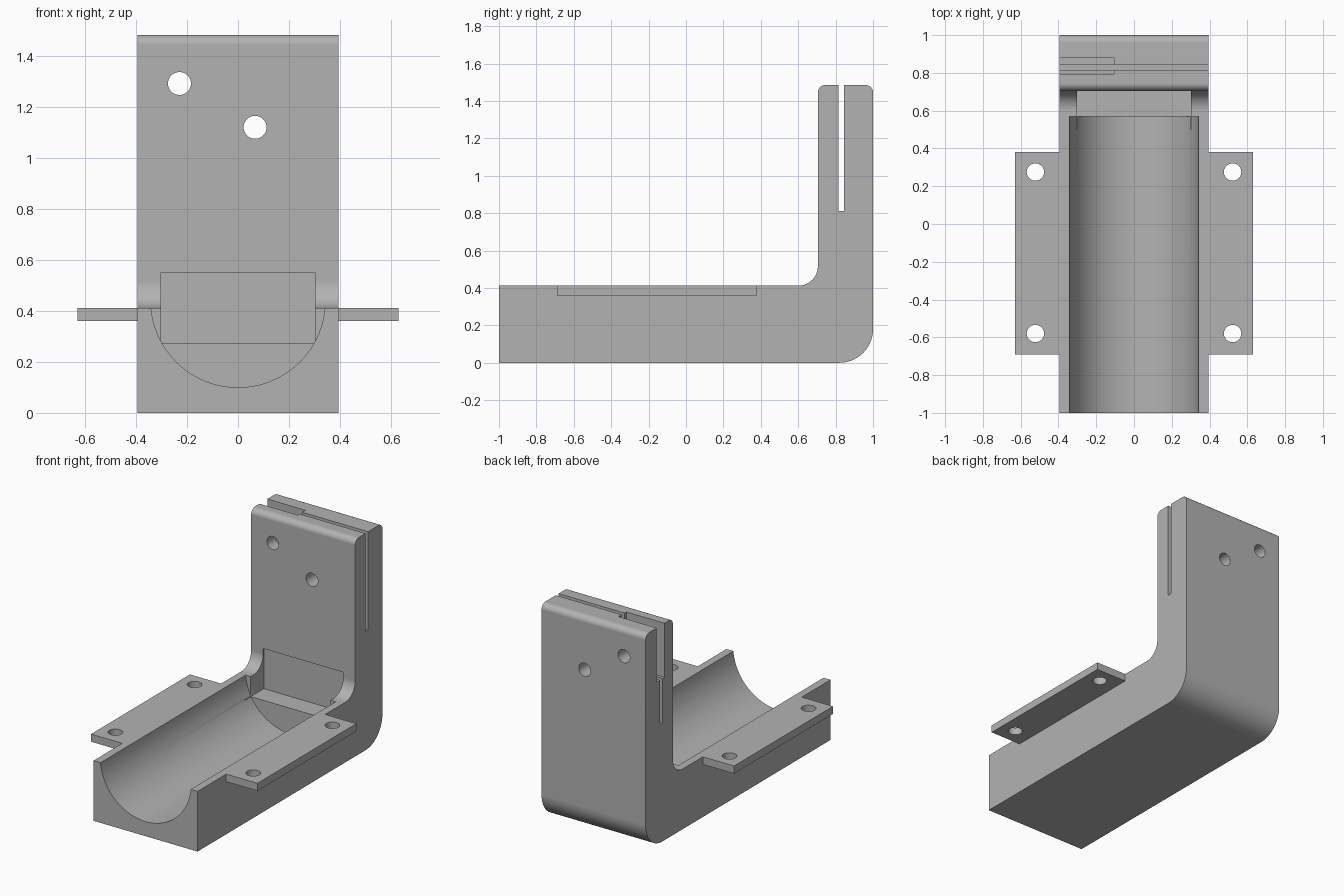
import bpy, bmesh
from math import sin, cos, pi, radians
from mathutils import Matrix, Vector

default = bpy.data.objects.get("Cube")
if default:
    bpy.data.objects.remove(default, do_unlink=True)

WIDTH = 0.394       # half width of the bracket
TOP = 0.412         # top of the cradle
HEIGHT = 1.485      # top of the upright

grey = bpy.data.materials.new("plain grey")
grey.use_nodes = True
grey.diffuse_color = (0.45, 0.45, 0.45, 1)
grey.node_tree.nodes["Principled BSDF"].inputs["Base Color"].default_value = grey.diffuse_color


def add_object(name, bm):
    bmesh.ops.recalc_face_normals(bm, faces=bm.faces)
    mesh = bpy.data.meshes.new(name)
    bm.to_mesh(mesh)
    bm.free()
    mesh.materials.append(grey)
    obj = bpy.data.objects.new(name, mesh)
    bpy.context.collection.objects.link(obj)
    return obj


def box(name, low, high):
    low, high = Vector(low), Vector(high)
    bm = bmesh.new()
    bmesh.ops.create_cube(bm, size=1, matrix=Matrix.Translation((low + high) / 2)
                          @ Matrix.Diagonal((*(high - low), 1)))
    return add_object(name, bm)


def cylinder(name, centre, radius, length, axis, sides=48):
    turn = Matrix.Rotation(pi / 2, 4, "X") if axis == "Y" else Matrix.Identity(4)
    bm = bmesh.new()
    bmesh.ops.create_cone(bm, cap_ends=True, segments=sides, radius1=radius, radius2=radius,
                          depth=length, matrix=Matrix.Translation(centre) @ turn)
    return add_object(name, bm)


def arc(y, z, radius, start, end, steps=14):
    angles = [radians(start + (end - start) * i / steps) for i in range(steps + 1)]
    return [(y + radius * cos(a), z + radius * sin(a)) for a in angles]


def cut(target, cutters):
    bpy.context.view_layer.objects.active = target
    for cutter in cutters:
        cutter.hide_render = True
        mod = target.modifiers.new("cut", "BOOLEAN")
        mod.operation, mod.solver, mod.object = "DIFFERENCE", "EXACT", cutter
        bpy.ops.object.modifier_apply(modifier=mod.name)
        bpy.data.objects.remove(cutter, do_unlink=True)


def smooth(obj):
    bpy.ops.object.select_all(action="DESELECT")
    obj.select_set(True)
    bpy.context.view_layer.objects.active = obj
    bpy.ops.object.shade_smooth_by_angle(angle=radians(30))
    mod = obj.modifiers.new("even shading", "WEIGHTED_NORMAL")
    mod.keep_sharp = True


# L-shaped body: side profile extruded across the width
profile = [(-1, TOP), (-1, 0)]
profile += arc(0.82, 0.18, 0.18, -90, 0)
profile += arc(0.96, HEIGHT - 0.04, 0.04, 0, 90, 8)
profile += arc(0.745, HEIGHT - 0.04, 0.04, 90, 180, 8)
profile += arc(0.60, TOP + 0.105, 0.105, 0, -90)
bm = bmesh.new()
side = bm.faces.new([bm.verts.new((-WIDTH, y, z)) for y, z in profile])
sweep = bmesh.ops.extrude_face_region(bm, geom=[side])
bmesh.ops.translate(bm, vec=(2 * WIDTH, 0, 0),
                    verts=[v for v in sweep["geom"] if isinstance(v, bmesh.types.BMVert)])
body = add_object("bracket_body", bm)

# Round trough, end pocket, top slit with its wider notch, upright holes
cut(body, [
    cylinder("trough_cutter", (0, -0.315, 0.443), 0.343, 1.77, "Y", 96),
    box("pocket_cutter", (-0.303, 0.5, 0.275), (0.303, 0.712, 0.552)),
    box("slit_cutter", (-0.5, 0.815, 0.812), (0.5, 0.845, 1.6)),
    box("notch_cutter", (-0.5, 0.795, 1.115), (-0.105, 0.88, 1.6)),
    cylinder("upper_hole_cutter", (-0.23, 0.85, 1.294), 0.045, 0.6, "Y"),
    cylinder("lower_hole_cutter", (0.067, 0.85, 1.122), 0.045, 0.6, "Y"),
])
smooth(body)

# Mounting flanges, one on each side, with two screw holes each
for name, s in (("left_flange", 1), ("right_flange", -1)):
    inner, outer = sorted((s * WIDTH, s * 0.63))
    flange = box(name, (inner, -0.69, 0.36), (outer, 0.38, TOP))
    cut(flange, [cylinder("screw_hole_cutter", (s * 0.522, y, 0.386), 0.046, 0.3, "Z")
                 for y in (-0.58, 0.275)])
    smooth(flange)
